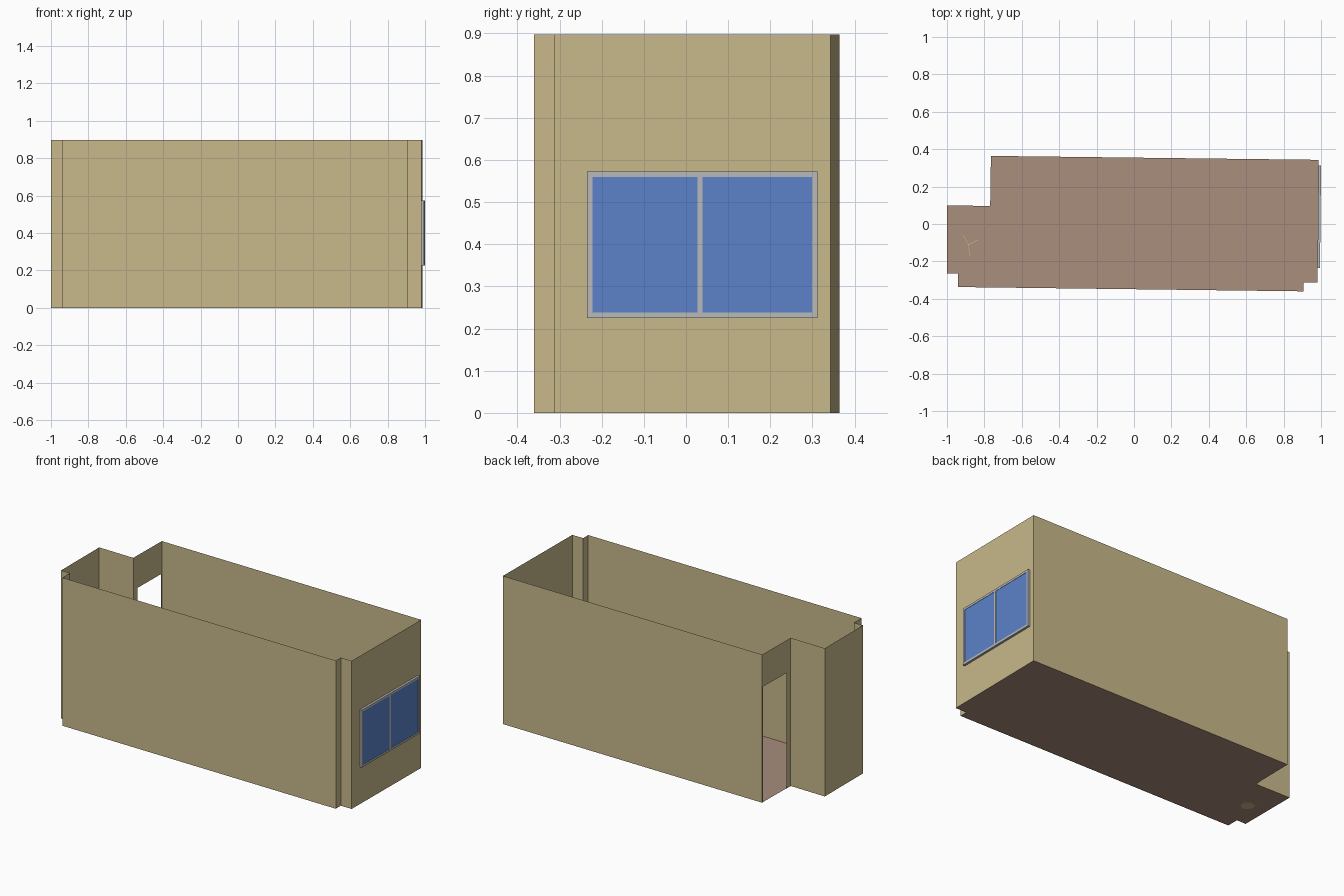
import bpy, bmesh, math
from mathutils import Vector, Matrix

if "Cube" in bpy.data.objects:
    bpy.data.objects.remove(bpy.data.objects["Cube"])

H = 0.897          # wall height
DOOR_H = 0.70
PLAN = [(-1, 0.10), (-1, -0.265), (-0.94, -0.265), (-0.94, -0.337), (0.907, -0.36),
        (0.907, -0.312), (0.98, -0.312), (0.987, 0.343), (-0.765, 0.364), (-0.769, 0.096)]


def srgb(r, g, b):
    def lin(c):
        c /= 255
        return c / 12.92 if c <= 0.04045 else ((c + 0.055) / 1.055) ** 2.4
    return (lin(r), lin(g), lin(b), 1)


def material(name, rgb):
    m = bpy.data.materials.new(name)
    m.diffuse_color = srgb(*rgb)
    m.use_nodes = True
    m.node_tree.nodes["Principled BSDF"].inputs["Base Color"].default_value = m.diffuse_color
    return m


WALL = material("sand wall", (200, 185, 139))
FLOOR = material("pinkish brown floor", (168, 142, 124))
FRAME = material("light grey frame", (186, 186, 186))
GLASS = material("blue glass", (92, 130, 202))


def finish(name, bm, mat):
    me = bpy.data.meshes.new(name)
    bm.to_mesh(me)
    bm.free()
    me.materials.append(mat)
    ob = bpy.data.objects.new(name, me)
    bpy.context.collection.objects.link(ob)
    return ob


def panel(bm, a, b, z0, z1):
    """Upright thin wall face between two plan points."""
    bm.faces.new([bm.verts.new((p[0], p[1], z)) for p, z in
                  ((a, z0), (b, z0), (b, z1), (a, z1))])


def boxes(name, specs, mat, matrix=Matrix()):
    """Boxes given as (x0, x1, y0, y1, z0, z1), joined in one object."""
    bm = bmesh.new()
    for x0, x1, y0, y1, z0, z1 in specs:
        m = (matrix @ Matrix.Translation(((x0 + x1) / 2, (y0 + y1) / 2, (z0 + z1) / 2))
             @ Matrix.Diagonal((x1 - x0, y1 - y0, z1 - z0, 1)))
        bmesh.ops.create_cube(bm, size=1, matrix=m)
    return finish(name, bm, mat)


# Floor
bm = bmesh.new()
bm.faces.new([bm.verts.new((x, y, 0.001)) for x, y in PLAN])
finish("floor", bm, FLOOR)

# Walls: thin sheets round the plan, with a doorway in the short alcove wall
bm = bmesh.new()
for i, a in enumerate(PLAN):
    a, b = Vector(a), Vector(PLAN[(i + 1) % len(PLAN)])
    if i == 8:
        d0, d1 = a.lerp(b, 0.03), a.lerp(b, 0.86)
        panel(bm, a, d0, 0, H)
        panel(bm, d0, d1, DOOR_H, H)
        panel(bm, d1, b, 0, H)
    else:
        panel(bm, a, b, 0, H)
bmesh.ops.remove_doubles(bm, verts=bm.verts, dist=1e-5)
finish("walls", bm, WALL)

# Window on the right wall, turned to follow it (local x = outwards)
p, q = Vector(PLAN[6]), Vector(PLAN[7])
turn = Matrix.Translation((p.x, p.y, 0)) @ Matrix.Rotation(-math.atan2(q.x - p.x, q.y - p.y), 4, 'Z')
turn = turn @ Matrix.Translation((0, -p.y, 0))
Y0, Y1, Z0, Z1, B, D = -0.235, 0.312, 0.225, 0.573, 0.013, 0.0135
MID = (Y0 + Y1) / 2 - 0.005
boxes("window_frame", [
    (0, D, Y0, Y1, Z0, Z0 + B), (0, D, Y0, Y1, Z1 - B, Z1),
    (0, D, Y0, Y0 + B, Z0 + B, Z1 - B), (0, D, Y1 - B, Y1, Z0 + B, Z1 - B),
    (0, D, MID - 0.006, MID + 0.006, Z0 + B, Z1 - B)], FRAME, turn)
boxes("window_panes", [
    (0.003, D - 0.002, Y0 + B, MID - 0.006, Z0 + B, Z1 - B),
    (0.003, D - 0.002, MID + 0.006, Y1 - B, Z0 + B, Z1 - B)], GLASS, turn)

# Small round floor fitting with three thin spokes
C = Vector((-0.885, -0.11, 0))
bm = bmesh.new()
bmesh.ops.create_circle(bm, cap_ends=True, segments=20, radius=0.036,
                        matrix=Matrix.Translation(C))
finish("floor_disc", bm, WALL)
bm = bmesh.new()
for ang in (120, 26, -84):
    m = (Matrix.Translation(C) @ Matrix.Rotation(math.radians(ang), 4, 'Z')
         @ Matrix.Translation((0.03, 0, 0.0025)) @ Matrix.Diagonal((0.06, 0.003, 0.003, 1)))
    bmesh.ops.create_cube(bm, size=1, matrix=m)
finish("floor_spokes", bm, WALL)
